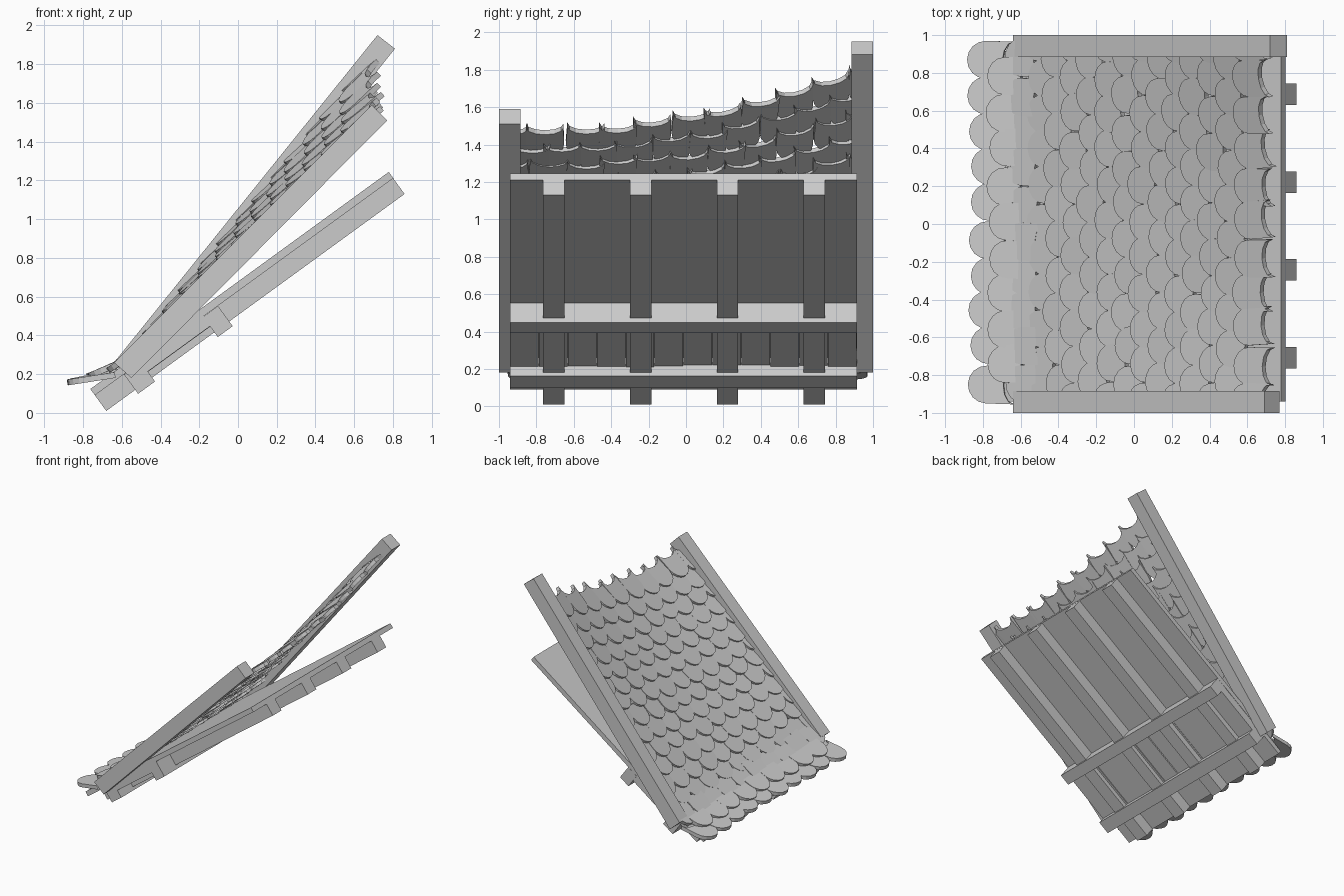
import bpy, math, random
from mathutils import Vector, Matrix

random.seed(4)
if "Cube" in bpy.data.objects:
    bpy.data.objects.remove(bpy.data.objects["Cube"])

grey = bpy.data.materials.new("plain_grey")
grey.use_nodes = True
grey.diffuse_color = (0.6, 0.6, 0.6, 1)
grey.node_tree.nodes["Principled BSDF"].inputs["Base Color"].default_value = grey.diffuse_color


def add_object(name, verts, faces):
    mesh = bpy.data.meshes.new(name)
    mesh.from_pydata(verts, [], faces)
    mesh.materials.append(grey)
    obj = bpy.data.objects.new(name, mesh)
    bpy.context.collection.objects.link(obj)
    return obj


def prism_faces(n, start=0):
    """Caps and sides for two stacked rings; the first ring turns anticlockwise."""
    a, b = start, start + n
    faces = [tuple(range(a + n - 1, a - 1, -1)), tuple(range(b, b + n))]
    faces += [(a + i, a + (i + 1) % n, b + (i + 1) % n, b + i) for i in range(n)]
    return faces


def prism(name, profile, y0, y1):
    """Extrude an x-z profile along y."""
    verts = [(x, y, z) for y in (y1, y0) for x, z in profile]
    return add_object(name, verts, prism_faces(len(profile)))


# Side beams, the back one steeper than the front one
prism("front_side_beam", [(-0.55, 0.18), (0.77, 1.51), (0.69, 1.59), (-0.64, 0.26)], -1, -0.885)
prism("back_side_beam", [(-0.55, 0.18), (0.81, 1.88), (0.72, 1.95), (-0.64, 0.26)], 0.885, 1)

# Lower frame, laid out in slope coordinates: u up the slope, h away from it
FOOT = Vector((-0.68, 0.01))
ALONG = Vector((1.54, 1.12)).normalized()
OUT = Vector((-ALONG.y, ALONG.x))


def slab(name, u0, u1, h0, h1, y0, y1):
    corners = [(u0, h0), (u1, h0), (u1, h1), (u0, h1)]
    return prism(name, [FOOT + ALONG * u + OUT * h for u, h in corners], y0, y1)


LEFT, RIGHT = -0.94, 0.915
slab("lower_deck", 0, 1.905, 0.1, 0.14, LEFT, RIGHT)
slab("upper_batten", 0.69, 0.785, -0.03, 0.099, LEFT, RIGHT)
slab("lower_batten", 0.185, 0.293, -0.025, 0.099, LEFT, RIGHT)
for i in range(4):
    y = -0.707 + 0.4645 * i
    slab("rafter", 0, 1.904, 0, 0.1, y - 0.057, y + 0.057)

# Short planks filling the space between the battens
COUNT = 12
step = (RIGHT - LEFT) / COUNT
for i in range(COUNT):
    y = LEFT + step * i
    slab("filler_plank", 0.29, 0.695, 0.035 + random.uniform(0, 0.015), 0.1, y, y + step - 0.003)


# Warped roof surface that flattens at the eave
def roof(x, y):
    rise = (1.35 + 0.1875 * y + 0.1356 * y * y) / 1.33
    d = x + 0.6
    return Vector((x, y, 0.21 + d * (rise if d > 0 else 0.3)))


# Scale tile outline: rounded tip, hollow head that fits the tile above
WIDTH, LENGTH, THICK = 0.2, 0.25, 0.03


def tile_outline():
    r = WIDTH / 2
    tip = [(r - r * math.sin(math.pi * i / 8), -r * math.cos(math.pi * i / 8)) for i in range(9)]
    head = [(LENGTH - 0.06 * math.sin(math.pi * i / 6), r * math.cos(math.pi * i / 6)) for i in range(7)]
    return [(u, v) for u, v in reversed(tip)] + [(u, -v) for u, v in head][::1]


OUTLINE = tile_outline()
# Walk the outline anticlockwise: tip from +v to -v, then head from -v to +v
verts, faces = [], []


def add_tile(x, y, narrow=1.0):
    foot = roof(x, y)
    ahead = roof(x + 0.03, y) - foot
    head = roof(x + LENGTH * ahead.x / ahead.length, y)
    along = (head - foot).normalized()
    across = roof(x + 0.1, y + 0.05) - roof(x + 0.1, y - 0.05)
    normal = along.cross(across).normalized()
    across = normal.cross(along)
    frame = Matrix((along, across, normal)).transposed()
    frame = frame @ Matrix.Rotation(random.uniform(-0.06, 0.06), 3, 'Z')
    frame = frame @ Matrix.Rotation(0.11 + random.uniform(-0.03, 0.03), 3, 'Y')
    start = len(verts)
    for w in (0, THICK):
        for u, v in OUTLINE:
            verts.append(foot + frame @ Vector((u, v * narrow, w + 0.015)))
    faces.extend(prism_faces(len(OUTLINE), start))


# Staggered rows of tiles from the eave to the top
x, row = -0.865, 0
while x < 0.585:
    odd = row % 2
    for i in range(9 if odd else 10):
        y = -0.84 + 0.19 * i + (0.095 if odd else 0)
        add_tile(x + random.uniform(-0.012, 0.012), y + random.uniform(-0.008, 0.008))
    if odd and x > -0.6:
        for y in (-0.9, 0.92):
            add_tile(x, y, 0.6)
    x += 0.108 if x < -0.62 else 0.091
    row += 1
add_object("roof_tiles", verts, faces)
